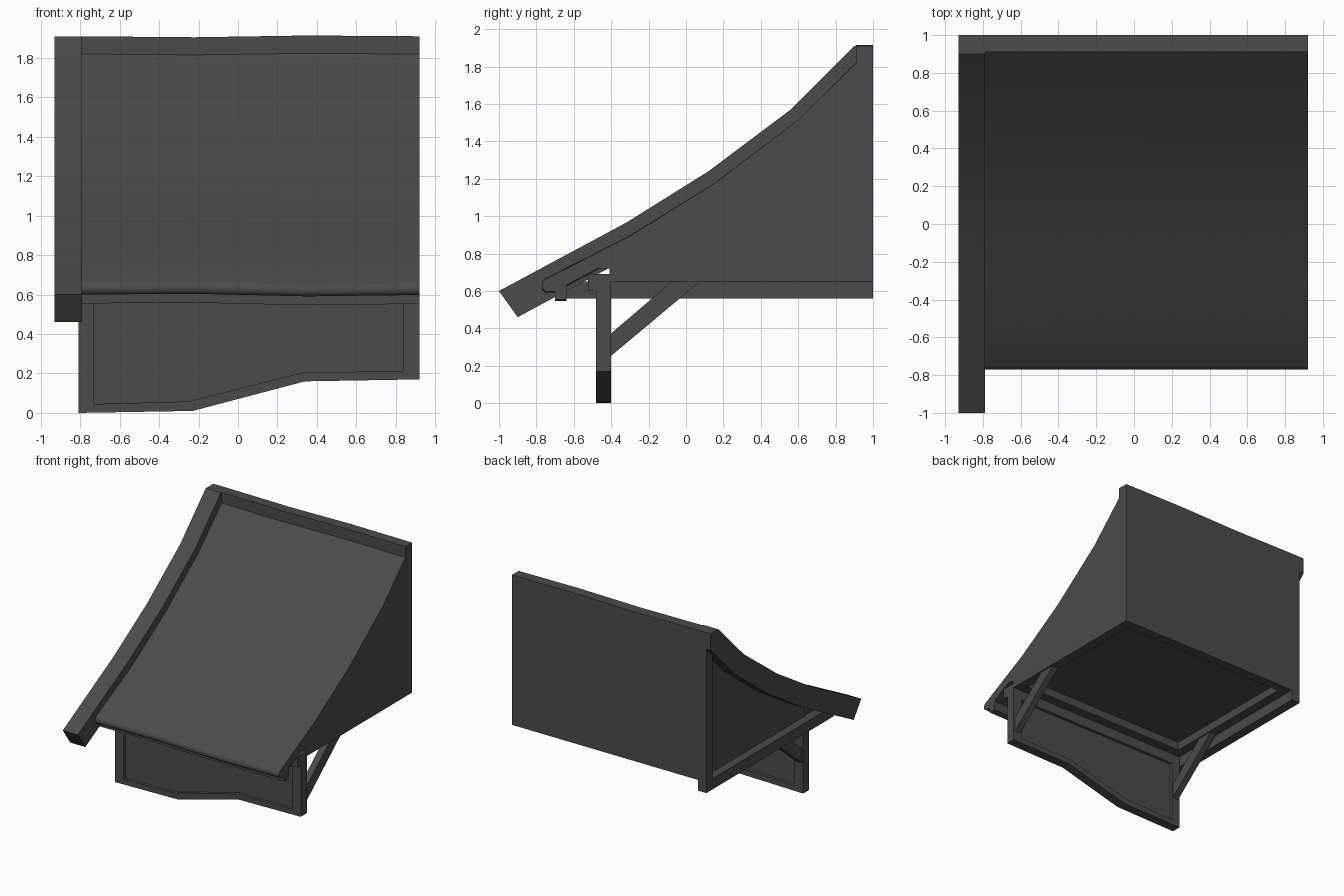
import bpy, bmesh, math

if "Cube" in bpy.data.objects:
    bpy.data.objects.remove(bpy.data.objects["Cube"])

X_G, X_L, X_R = -0.89, -0.81, 0.92      # gable frame, front panel edge, flat cut side
STATIONS = [-0.80, -0.22, 0.35, 0.92]
SAG_LOW = [0.0, 0.004, -0.009, -0.002]  # eave waviness per station
SAG_HIGH = [0.0, -0.005, 0.004, 0.0]    # ridge waviness per station

DARK = bpy.data.materials.new("dark_grey")
DARK.diffuse_color = (0.07, 0.07, 0.07, 1)
DARK.use_nodes = True
DARK.node_tree.nodes["Principled BSDF"].inputs["Base Color"].default_value = DARK.diffuse_color


def loft(name, rings):
    """Closed solid through a row of matching closed rings."""
    bm = bmesh.new()
    loops = [[bm.verts.new(p) for p in ring] for ring in rings]
    for a, b in zip(loops, loops[1:]):
        for i in range(len(a)):
            j = (i + 1) % len(a)
            bm.faces.new((a[i], a[j], b[j], b[i]))
    bm.faces.new(loops[0])
    bm.faces.new(loops[-1][::-1])
    bmesh.ops.recalc_face_normals(bm, faces=bm.faces)
    mesh = bpy.data.meshes.new(name)
    bm.to_mesh(mesh)
    bm.free()
    mesh.materials.append(DARK)
    obj = bpy.data.objects.new(name, mesh)
    bpy.context.collection.objects.link(obj)
    return obj


def prism_x(name, yz, x0, x1):
    return loft(name, [[(x, y, z) for y, z in yz] for x in (x0, x1)])


def prism_y(name, xz, y0, y1):
    return loft(name, [[(x, y, z) for x, z in xz] for y in (y0, y1)])


def box(name, x0, x1, y0, y1, z0, z1):
    return prism_x(name, [(y0, z0), (y1, z0), (y1, z1), (y0, z1)], x0, x1)


def wavy(name, yz):
    """Profile swept along x with the gentle sag of an old roof."""
    rings = []
    for x, lo, hi in zip(STATIONS, SAG_LOW, SAG_HIGH):
        ring = []
        for y, z in yz:
            t = min(max((z - 0.6) / 1.3, 0), 1)
            ring.append((x, y, z + lo * (1 - t) + hi * t))
        rings.append(ring)
    return loft(name, rings)


def smooth(obj, degrees):
    bpy.ops.object.select_all(action='DESELECT')
    obj.select_set(True)
    bpy.context.view_layer.objects.active = obj
    bpy.ops.object.shade_smooth_by_angle(angle=math.radians(degrees))


# Roof covering with rounded eave lip
roof = wavy("roof_panel", [
    (-0.75, 0.665), (-0.30, 0.895), (0.15, 1.175), (0.60, 1.515), (0.92, 1.83),
    (0.97, 1.80), (0.66, 1.46), (0.19, 1.11), (-0.27, 0.83), (-0.70, 0.60),
    (-0.75, 0.60), (-0.77, 0.615), (-0.77, 0.645)])
smooth(roof, 65)

# Ridge beam
wavy("ridge_beam", [(0.91, 1.80), (1.0, 1.80), (1.0, 1.91), (0.91, 1.91)])

# Raised bargeboard following the roof curve
board = prism_x("bargeboard", [
    (-1.0, 0.60), (-0.32, 0.965), (0.12, 1.24), (0.56, 1.57), (0.90, 1.91),
    (1.0, 1.91), (1.0, 1.77), (0.67, 1.44), (0.22, 1.10), (-0.23, 0.82),
    (-0.90, 0.46)], -0.93, -0.79)
smooth(board, 30)

# Walled volume under the roof, with a recessed ceiling framed by rails
prism_x("roof_body", [
    (-0.52, 0.725), (-0.27, 0.86), (0.17, 1.14), (0.63, 1.48), (0.94, 1.81),
    (1.0, 1.81), (1.0, 0.72), (-0.52, 0.72)], -0.82, X_R)
box("ceiling_back_rail", -0.82, X_R, 0.92, 1.0, 0.65, 0.72)
box("ceiling_front_rail", -0.82, X_R, -0.41, -0.32, 0.65, 0.72)
box("ceiling_left_rail", -0.82, -0.73, -0.32, 0.92, 0.65, 0.72)
box("ceiling_right_rail", 0.84, X_R, -0.32, 0.92, 0.65, 0.72)

# Gable frame
box("gable_sill_beam", X_G, X_L, -0.69, 1.0, 0.56, 0.65)
box("gable_back_post", X_G, X_L, 0.92, 1.0, 0.65, 1.80)

# Eave batten and wall plate
wavy("eave_batten", [(-0.70, 0.555), (-0.64, 0.555), (-0.64, 0.635), (-0.70, 0.605)])
box("wall_plate", X_L, X_R, -0.525, -0.40, 0.60, 0.69)

# Hanging front panel with its frame
outer = [(X_L, 0.0), (-0.23, 0.01), (0.34, 0.16), (X_R, 0.17)]
inner = [(-0.73, 0.045), (-0.25, 0.058), (0.33, 0.205), (0.84, 0.212)]
prism_y("front_panel", [(-0.78, 0.62), (-0.78, 0.03), (-0.24, 0.04),
                        (0.335, 0.19), (0.88, 0.19), (0.88, 0.62)], -0.455, -0.425)
prism_y("front_bottom_rail", outer + inner[::-1], -0.48, -0.40)
prism_y("front_left_post", [outer[0], inner[0], (-0.73, 0.66), (X_L, 0.66)], -0.48, -0.40)
prism_y("front_right_post", [outer[3], inner[3], (0.84, 0.66), (X_R, 0.66)], -0.48, -0.40)
box("front_top_rail", -0.73, 0.84, -0.48, -0.40, 0.565, 0.65)

# Diagonal braces behind both posts
brace = [(-0.41, 0.245), (0.08, 0.655), (-0.07, 0.655), (-0.41, 0.365)]
for side, x in (("left", -0.77), ("right", 0.88)):
    prism_x(side + "_brace", brace, x - 0.028, x + 0.028)
